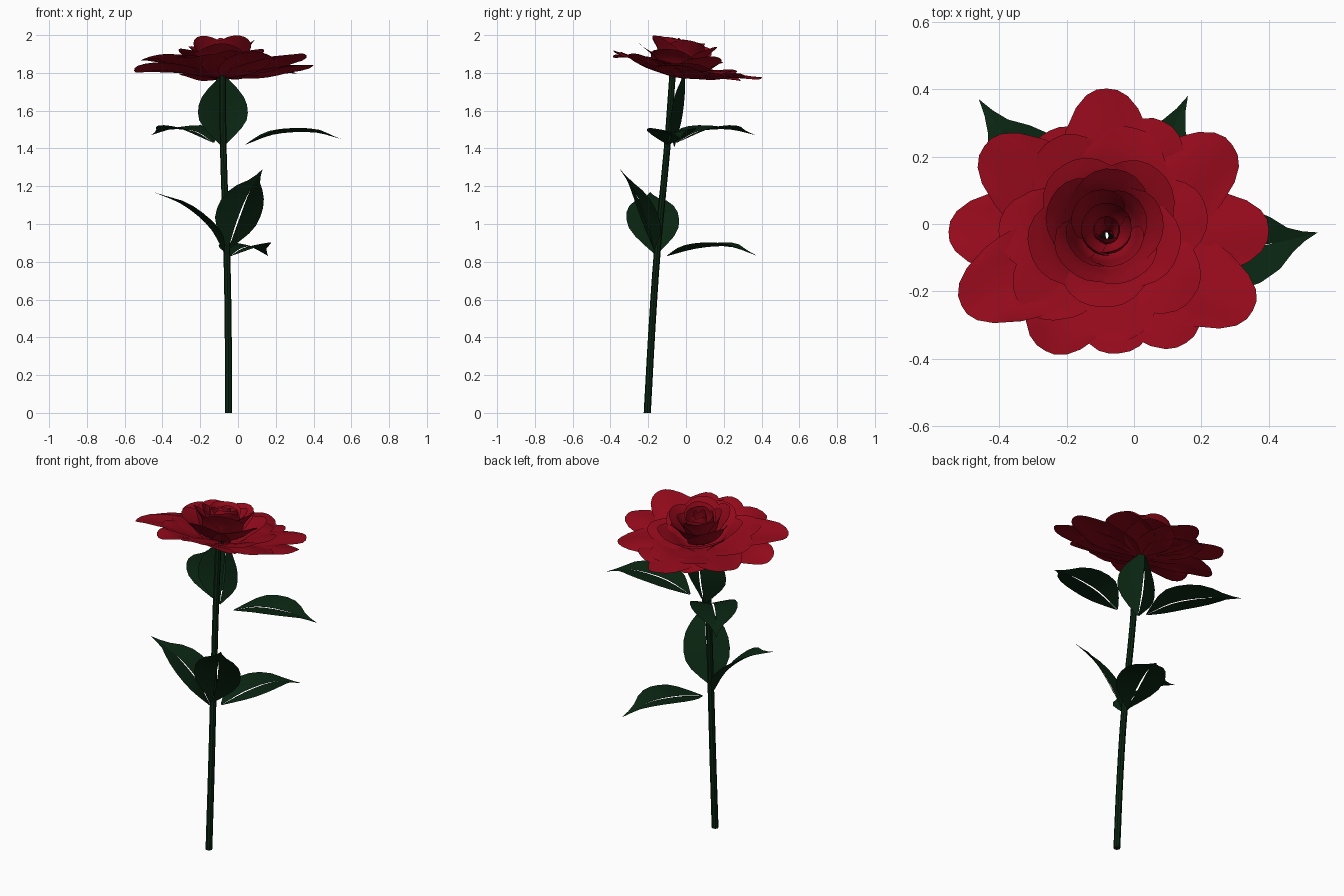
import bpy, math, random
from mathutils import Vector, Matrix

if "Cube" in bpy.data.objects:
    bpy.data.objects.remove(bpy.data.objects["Cube"])

random.seed(4)

def material(name, rgb):
    m = bpy.data.materials.new(name)
    m.diffuse_color = (*rgb, 1)
    m.use_nodes = True
    m.node_tree.nodes["Principled BSDF"].inputs["Base Color"].default_value = m.diffuse_color
    return m

RED = material("petal red", (0.30, 0.003, 0.011))
GREEN = material("leaf green", (0.003, 0.019, 0.006))

def make(name, verts, faces, mat):
    me = bpy.data.meshes.new(name)
    me.from_pydata(verts, [], faces)
    me.materials.append(mat)
    ob = bpy.data.objects.new(name, me)
    bpy.context.collection.objects.link(ob)
    bpy.context.view_layer.objects.active = ob
    for o in bpy.context.selected_objects:
        o.select_set(False)
    ob.select_set(True)
    bpy.ops.object.shade_smooth_by_angle(angle=math.radians(35))
    return ob

def grid_faces(nu, nv, off=0):
    return [(off + j * nu + i, off + j * nu + i + 1, off + (j + 1) * nu + i + 1, off + (j + 1) * nu + i)
            for j in range(nv - 1) for i in range(nu - 1)]

def along(pts, t):
    """Smooth (Catmull-Rom) point on a short list of points."""
    n = len(pts) - 1
    i = min(int(t * n), n - 1)
    f = t * n - i
    p = [Vector(q) for q in pts]
    a = p[i - 1] if i else p[0] * 2 - p[1]
    d = p[i + 2] if i + 2 <= n else p[n] * 2 - p[n - 1]
    b, c = p[i], p[i + 1]
    return 0.5 * (2 * b + (c - a) * f + (2 * a - 5 * b + 4 * c - d) * f * f + (3 * b - a - 3 * c + d) * f ** 3)

# Stem: eight-sided tube along a gentle bend
path = [(-0.05, -0.205, 0), (-0.052, -0.18, 0.45), (-0.06, -0.15, 0.88),
        (-0.078, -0.10, 1.4), (-0.08, -0.07, 1.81)]
N, S = 8, 13
sv = []
for j in range(S):
    c = along(path, j / (S - 1))
    r = 0.019 - 0.002 * j / (S - 1)
    sv += [c + Vector((r * math.cos(k * math.tau / N), r * math.sin(k * math.tau / N), 0)) for k in range(N)]
sf = [(j * N + k, j * N + (k + 1) % N, (j + 1) * N + (k + 1) % N, (j + 1) * N + k)
      for j in range(S - 1) for k in range(N)]
sf += [tuple(reversed(range(N))), tuple(range((S - 1) * N, S * N))]
make("stem", sv, sf, GREEN)

# Leaves: two folded halves with a narrow slit along the midrib
OUTLINE = [0.05, 0.42, 0.75, 0.95, 1.0, 0.97, 0.84, 0.6, 0.28, 0.11, 0.0]

def leaf(name, mid, up, half=0.13, fold=0.22):
    up = Vector(up)
    verts, faces = [], []
    n = len(OUTLINE)
    for s in (-1, 1):
        off = len(verts)
        for j, w in enumerate(OUTLINE):
            t = j / (n - 1)
            p = along(mid, t)
            d = (along(mid, min(t + 0.02, 1)) - along(mid, max(t - 0.02, 0))).normalized()
            side = d.cross(up).normalized()
            nor = side.cross(d)
            gap = 0.005 * max(0, math.sin(math.pi * min(1, t / 0.7)))
            for i in range(4):
                x = gap + (half * w - gap) * i / 3 if w * half > gap else half * w * i / 3
                verts.append(p + side * s * x + nor * (fold * x * (1 - 1.5 * x)))
        faces += grid_faces(4, n, off)
    make(name, verts, faces, GREEN)

leaf("upper_leaf_right", [(0.04, -0.095, 1.42), (0.2, -0.08, 1.475), (0.4, -0.06, 1.485), (0.545, -0.025, 1.45)], (0, 0, 1))
leaf("upper_leaf_left", [(-0.13, -0.05, 1.43), (-0.23, 0.07, 1.49), (-0.36, 0.23, 1.50), (-0.46, 0.37, 1.47)], (0, 0, 1))
leaf("upper_leaf_back", [(-0.08, -0.06, 1.41), (-0.08, -0.02, 1.55), (-0.08, -0.005, 1.7), (-0.08, -0.01, 1.85)], (0, -1, 0), 0.132, 0.6)
leaf("lower_leaf_back", [(-0.04, -0.10, 0.83), (0.02, 0.06, 0.87), (0.09, 0.23, 0.88), (0.16, 0.38, 0.83)], (0, 0, 1))
leaf("lower_leaf_left", [(-0.07, -0.16, 0.84), (-0.15, -0.175, 0.98), (-0.29, -0.185, 1.10), (-0.45, -0.19, 1.17)], (0, 0, 1), 0.14)
leaf("lower_leaf_front", [(-0.05, -0.17, 0.87), (0.0, -0.21, 1.02), (0.06, -0.27, 1.17), (0.13, -0.35, 1.29)], (0, 0.4, 1))

# Bloom frame: petals are built around a slightly tilted axis
BLOOM = Matrix.Translation((-0.08, -0.045, 1.775)) @ Matrix.Rotation(math.radians(-10), 4, 'X')

def petal(name, angle, profile, half, wrap=0.0, round_tip=0.3, ruffle=0.008):
    """profile is (radius, height) pairs; wrap 0 is flat across, 1 follows the circle."""
    nu, nv = 9, 8
    a0 = math.radians(angle)
    ph = random.uniform(0, 6)
    verts = []
    for j in range(nv):
        for i in range(nu):
            u = i / (nu - 1) * 2 - 1
            v = j / (nv - 1)
            q = along([(r, z, 0) for r, z in profile], v * (1 - round_tip * abs(u) ** 2.6))
            s = u * half * (0.22 + 0.78 * math.sin(min(1, v * 1.35) * math.pi / 2)) * (1 - 0.12 * v ** 6)
            r = max(q.x, 0.02)
            th = max(-1.5, min(1.5, s / r))
            x = r * math.cos(th) * wrap + r * (1 - wrap)
            y = r * math.sin(th) * wrap + s * (1 - wrap)
            z = q.y + ruffle * v * (math.sin(3 * u + ph) + math.sin(5 * v + ph))
            verts.append(BLOOM @ Vector((x * math.cos(a0) - y * math.sin(a0),
                                         x * math.sin(a0) + y * math.cos(a0), z)))
    make(name, verts, grid_faces(nu, nv), RED)

# Outer petals: wide and nearly flat, (angle, reach)
outer = [(2, .48), (36, .46), (64, .38), (90, .44), (118, .36), (144, .45), (178, .47),
         (-154, .48), (-118, .39), (-84, .36), (-54, .40), (-28, .49)]
for k, (a, r) in enumerate(outer):
    lift = 0.014 * (k % 2)
    petal(f"outer_petal_{k+1}", a, [(0.02, 0), (r * .35, .028 + lift), (r * .72, .058 + lift), (r, .058 + lift)],
          0.14, 0.0, 0.34, 0.011)

# Inner rings: name, count, start angle, profile, half width, wrap, tip rounding
rings = [
    ("middle_petal", 7, 20, [(0.02, .005), (.13, .032), (.23, .065), (.32, .078)], .14, .3, .3),
    ("inner_petal", 5, 50, [(0.02, .01), (.10, .04), (.16, .10), (.23, .14)], .15, .6, .25),
    ("cup_petal", 5, 10, [(0.02, .015), (.09, .06), (.13, .13), (.18, .185)], .14, .85, .2),
    ("heart_petal", 4, 35, [(0.02, .02), (.08, .08), (.105, .15), (.125, .195)], .11, 1, .2),
    ("core_petal", 3, 80, [(0.02, .03), (.06, .09), (.075, .15), (.075, .20)], .09, 1, .15),
    ("bud_petal", 3, 20, [(0.01, .03), (.03, .09), (.04, .15), (.035, .195)], .05, 1, .15),
]
for name, count, start, prof, half, wrap, tip in rings:
    for k in range(count):
        g = random.uniform(0.93, 1.05)
        petal(f"{name}_{k+1}", start + k * 360 / count + random.uniform(-6, 6),
              [(r * g, z * (2 - g)) for r, z in prof], half, wrap, tip, 0.006)
